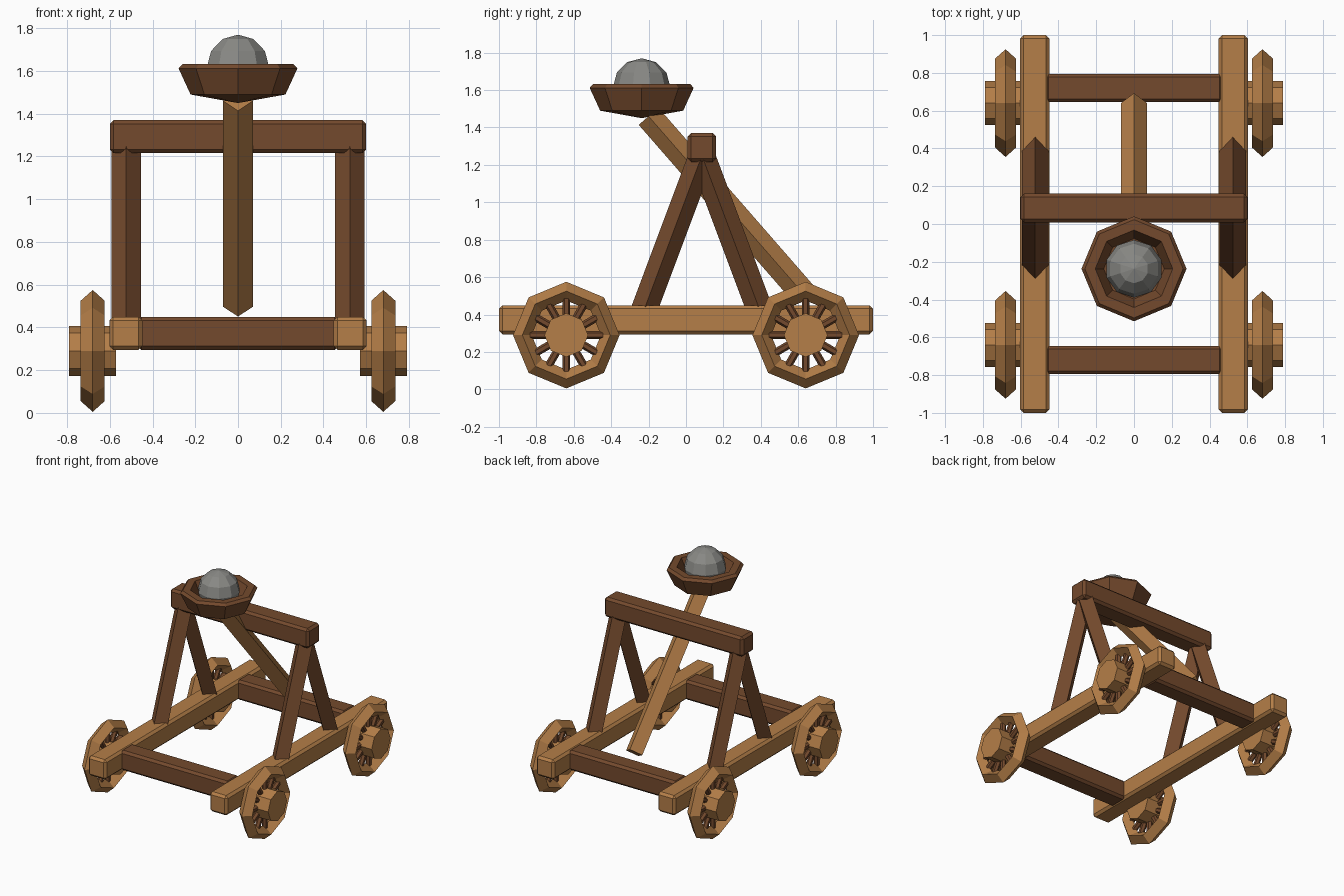
import bpy
import math
from mathutils import Vector, Matrix

cube = bpy.data.objects.get("Cube")
if cube:
    bpy.data.objects.remove(cube, do_unlink=True)


def material(name, rgb):
    m = bpy.data.materials.new(name)
    m.use_nodes = True
    m.diffuse_color = (*rgb, 1)
    m.node_tree.nodes["Principled BSDF"].inputs["Base Color"].default_value = (*rgb, 1)
    return m


LIGHT = material("light wood", (0.46, 0.21, 0.065))
DARK = material("dark wood", (0.175, 0.068, 0.026))
STONE = material("grey stone", (0.25, 0.25, 0.235))


def finish(name, mat):
    ob = bpy.context.object
    ob.name = name
    ob.data.materials.append(mat)
    return ob


def beam(name, center, size, mat):
    """Squared timber with chamfered edges."""
    bpy.ops.mesh.primitive_cube_add(size=1, location=center)
    ob = finish(name, mat)
    ob.scale = size
    bpy.ops.object.transform_apply(location=False, rotation=False, scale=True)
    bev = ob.modifiers.new("chamfer", "BEVEL")
    bev.width = 0.018
    bev.segments = 1
    return ob


def rod(name, a, b, radius, mat, sides=4):
    """Prism from a to b, one corner facing sideways."""
    a, b = Vector(a), Vector(b)
    bpy.ops.mesh.primitive_cylinder_add(vertices=sides, radius=radius, depth=(b - a).length)
    ob = finish(name, mat)
    z = (b - a).normalized()
    side = Vector((1, 0, 0)) if abs(z.x) < 0.9 else Vector((0, 0, 1))
    y = z.cross(side).normalized()
    rot = Matrix((y.cross(z), y, z)).transposed()
    ob.matrix_world = Matrix.Translation((a + b) / 2) @ rot.to_4x4()
    return ob


def revolve(name, profile, sides, matrix, mat, closed=False):
    """Spin a (radius, height) profile around z."""
    verts, faces, n = [], [], len(profile)
    for i in range(sides):
        t = 2 * math.pi * i / sides
        verts += [(r * math.cos(t), r * math.sin(t), h) for r, h in profile]
    for i in range(sides):
        p, q = i * n, (i + 1) % sides * n
        for k in range(n if closed else n - 1):
            k2 = (k + 1) % n
            faces.append((p + k, q + k, q + k2, p + k2))
    mesh = bpy.data.meshes.new(name)
    mesh.from_pydata(verts, [], faces)
    mesh.materials.append(mat)
    ob = bpy.data.objects.new(name, mesh)
    bpy.context.collection.objects.link(ob)
    ob.matrix_world = matrix
    return ob


# Frame
for s, side in ((1, "left"), (-1, "right")):
    beam(f"{side}_rail", (s * 0.525, 0, 0.372), (0.155, 2, 0.155), LIGHT)
for s, end in ((1, "back"), (-1, "front")):
    beam(f"{end}_crossbeam", (0, s * 0.72, 0.372), (0.94, 0.15, 0.155), DARK)

# Uprights and top beam
for s, side in ((1, "left"), (-1, "right")):
    for foot, end in ((-0.226, "front"), (0.396, "back")):
        rod(f"{side}_{end}_leg", (s * 0.523, foot, 0.42), (s * 0.523, 0.085, 1.25), 0.07, DARK)
beam("top_beam", (0, 0.085, 1.293), (1.2, 0.152, 0.155), DARK)

# Throwing arm, bowl and stone
rod("throwing_arm", (0, 0.64, 0.497), (0, -0.2, 1.46), 0.07, LIGHT)
bowl = [(0, 1.45), (0.222, 1.49), (0.278, 1.612), (0.26, 1.632),
        (0.205, 1.632), (0.16, 1.53), (0, 1.515)]
revolve("bowl", bowl, 8, Matrix.Translation((0, -0.237, 0)), DARK)
bpy.ops.mesh.primitive_uv_sphere_add(segments=10, ring_count=6, radius=0.153,
                                     location=(0, -0.237, 1.617))
finish("stone", STONE)

# Wheels
rim = [(0.285, 0), (0.235, 0.056), (0.185, 0), (0.235, -0.056)]
for sx, side in ((1, "left"), (-1, "right")):
    for sy, end in ((1, "back"), (-1, "front")):
        c = Vector((sx * 0.68, sy * 0.64, 0.29))
        name = f"{side}_{end}_wheel"
        place = Matrix.Translation(c) @ Matrix.Rotation(math.pi / 2, 4, "Y")
        revolve(name + "_rim", rim[::-1], 8, place, LIGHT, closed=True)
        reach = Vector((0.11, 0, 0))
        rod(name + "_hub", c - reach, c + reach, 0.117, LIGHT, sides=8)
        for i in range(12):
            t = math.pi * i / 6
            d = Vector((0, math.cos(t), math.sin(t)))
            rod(f"{name}_spoke_{i + 1}", c + d * 0.09, c + d * 0.195, 0.021, DARK, sides=6)
